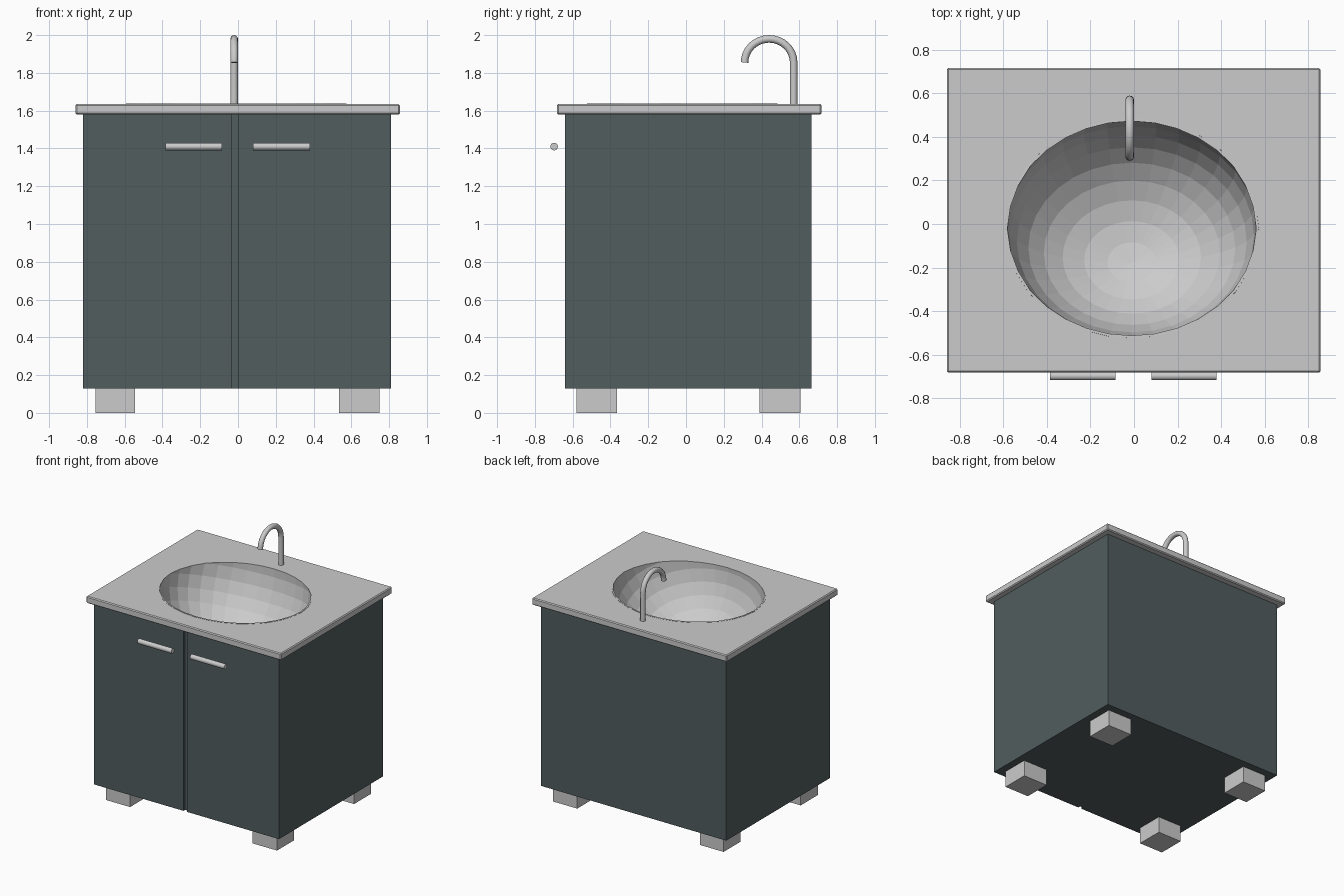
import bpy, bmesh, math
from mathutils import Matrix, Vector

if "Cube" in bpy.data.objects:
    bpy.data.objects.remove(bpy.data.objects["Cube"])

dark = bpy.data.materials.new("dark_slate")
dark.diffuse_color = (0.085, 0.11, 0.112, 1)
dark.use_nodes = True
dark.node_tree.nodes["Principled BSDF"].inputs["Base Color"].default_value = dark.diffuse_color


def add_object(name, bm, mat=None):
    mesh = bpy.data.meshes.new(name)
    bm.to_mesh(mesh)
    bm.free()
    ob = bpy.data.objects.new(name, mesh)
    bpy.context.collection.objects.link(ob)
    if mat:
        mesh.materials.append(mat)
    return ob


def box(name, x0, x1, y0, y1, z0, z1, bevel=0):
    bm = bmesh.new()
    size = Matrix.Diagonal((x1 - x0, y1 - y0, z1 - z0, 1))
    mid = Matrix.Translation(((x0 + x1) / 2, (y0 + y1) / 2, (z0 + z1) / 2))
    bmesh.ops.create_cube(bm, size=1, matrix=mid @ size)
    if bevel:
        bmesh.ops.bevel(bm, geom=bm.edges[:], offset=bevel, segments=1, affect='EDGES')
    return add_object(name, bm)


def smooth(ob, angle=40):
    bpy.ops.object.select_all(action='DESELECT')
    ob.select_set(True)
    bpy.context.view_layer.objects.active = ob
    bpy.ops.object.shade_smooth_by_angle(angle=math.radians(angle))


def bowl_form(scale):
    # Ellipsoid tipped forward so its lowest ring lies near the front
    bm = bmesh.new()
    m = (Matrix.Translation((-0.01, -0.02, 1.635))
         @ Matrix.Rotation(math.radians(-18.7), 4, 'X')
         @ Matrix.Diagonal((0.572 * scale, 0.495 * scale, 0.495 * scale, 1)))
    bmesh.ops.create_uvsphere(bm, u_segments=32, v_segments=16, radius=1, matrix=m)
    return bm


# Cabinet: plan outline with the door groove, extruded, open under the counter
bm = bmesh.new()
plan = [(-0.82, -0.64), (-0.033, -0.64), (-0.033, -0.62), (0, -0.62),
        (0, -0.64), (0.81, -0.64), (0.81, 0.665), (-0.82, 0.665)]
base = bm.faces.new([bm.verts.new((x, y, 0.13)) for x, y in plan])
ext = bmesh.ops.extrude_face_region(bm, geom=[base], use_keep_orig=True)["geom"]
bmesh.ops.translate(bm, vec=(0, 0, 1.45),
                    verts=[v for v in ext if isinstance(v, bmesh.types.BMVert)])
bmesh.ops.recalc_face_normals(bm, faces=bm.faces[:])
top = [f for f in bm.faces if f.calc_center_median().z > 1.57]
bmesh.ops.delete(bm, geom=top, context='FACES_ONLY')
add_object("cabinet", bm, dark)

# Countertop with the oval opening
counter = box("countertop", -0.86, 0.857, -0.683, 0.717, 1.58, 1.635, 0.007)
cutter = add_object("basin_cutter", bowl_form(1.012))
cutter.hide_render = True
cutter.hide_viewport = True
cut = counter.modifiers.new("opening", 'BOOLEAN')
cut.operation = 'DIFFERENCE'
cut.solver = 'EXACT'
cut.object = cutter

# Faceted basin shell
bm = bowl_form(1)
bmesh.ops.bisect_plane(bm, geom=bm.verts[:] + bm.edges[:] + bm.faces[:],
                       plane_co=(0, 0, 1.637), plane_no=(0, 0, 1), clear_outer=True)
bmesh.ops.reverse_faces(bm, faces=bm.faces[:])
basin = add_object("basin", bm)
shell = basin.modifiers.new("thickness", 'SOLIDIFY')
shell.thickness = 0.012
shell.offset = -1

# Feet
for side, x0, x1 in (("left", -0.755, -0.545), ("right", 0.535, 0.75)):
    for end, y0, y1 in (("front", -0.58, -0.365), ("back", 0.39, 0.605)):
        box(f"{end}_{side}_foot", x0, x1, y0, y1, 0, 0.13)

# Door handles
for side, x in (("left", -0.235), ("right", 0.23)):
    bm = bmesh.new()
    m = Matrix.Translation((x, -0.698, 1.41)) @ Matrix.Rotation(math.pi / 2, 4, 'Y')
    bmesh.ops.create_cone(bm, cap_ends=True, segments=24, radius1=0.02,
                          radius2=0.02, depth=0.3, matrix=m)
    smooth(add_object(f"{side}_handle", bm))

# Faucet: upright pipe with a half-round spout
path = [Vector((-0.02, 0.57, 1.62))]
for i in range(17):
    a = math.pi * i / 16
    path.append(Vector((-0.02, 0.44 + 0.13 * math.cos(a), 1.855 + 0.125 * math.sin(a))))
curve = bpy.data.curves.new("faucet", 'CURVE')
curve.dimensions = '3D'
curve.bevel_depth = 0.02
curve.bevel_resolution = 4
curve.use_fill_caps = True
spline = curve.splines.new('POLY')
spline.points.add(len(path) - 1)
for p, co in zip(spline.points, path):
    p.co = (*co, 1)
faucet = bpy.data.objects.new("faucet", curve)
bpy.context.collection.objects.link(faucet)
bpy.ops.object.select_all(action='DESELECT')
faucet.select_set(True)
bpy.context.view_layer.objects.active = faucet
bpy.ops.object.convert(target='MESH')
smooth(bpy.context.object)
